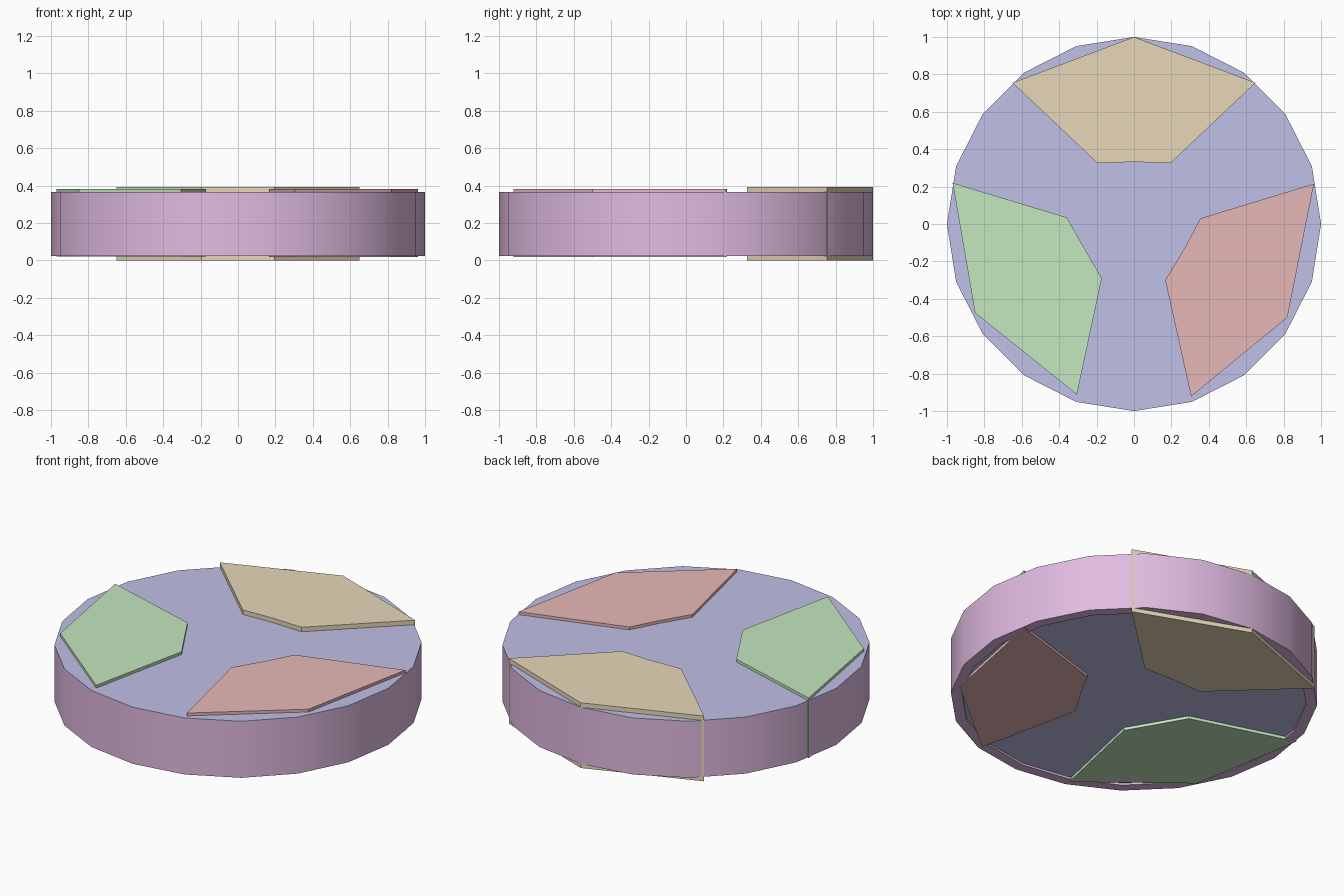
import bpy, bmesh, math

if "Cube" in bpy.data.objects:
    bpy.data.objects.remove(bpy.data.objects["Cube"])

SIDES = 20


def finish(name, bm, color, smooth=False):
    bmesh.ops.recalc_face_normals(bm, faces=bm.faces)
    mesh = bpy.data.meshes.new(name)
    bm.to_mesh(mesh)
    bm.free()
    obj = bpy.data.objects.new(name, mesh)
    bpy.context.collection.objects.link(obj)
    mat = bpy.data.materials.new(name + "_color")
    mat.diffuse_color = (*color, 1)
    mat.use_nodes = True
    mat.node_tree.nodes["Principled BSDF"].inputs["Base Color"].default_value = mat.diffuse_color
    mesh.materials.append(mat)
    if smooth:
        bpy.ops.object.select_all(action='DESELECT')
        obj.select_set(True)
        bpy.context.view_layer.objects.active = obj
        bpy.ops.object.shade_smooth_by_angle(angle=math.radians(30))
    return obj


def lathe(name, profile, color, closed):
    """Stack of 20-sided rings; closed joins last to first, else caps both ends."""
    bm = bmesh.new()
    rings = []
    for r, z in profile:
        rings.append([bm.verts.new((r * math.cos(i * math.tau / SIDES),
                                    r * math.sin(i * math.tau / SIDES), z))
                      for i in range(SIDES)])
    pairs = list(zip(rings, rings[1:]))
    if closed:
        pairs.append((rings[-1], rings[0]))
    else:
        bm.faces.new(rings[0])
        bm.faces.new(rings[-1])
    for a, b in pairs:
        for i in range(SIDES):
            j = (i + 1) % SIDES
            bm.faces.new((a[i], a[j], b[j], b[i]))
    return finish(name, bm, color, smooth=True)


def prism(name, outline, z0, z1, color):
    """Extruded flat outline."""
    bm = bmesh.new()
    face = bm.faces.new([bm.verts.new((x, y, z0)) for x, y in outline])
    bm.faces.ensure_lookup_table()
    ext = bmesh.ops.extrude_face_region(bm, geom=[face], use_keep_orig=True)
    verts = [v for v in ext["geom"] if isinstance(v, bmesh.types.BMVert)]
    bmesh.ops.translate(bm, verts=verts, vec=(0, 0, z1 - z0))
    return finish(name, bm, color)


# outer wall, with a narrow lip underneath
lathe("outer_rim", [(1, 0.025), (1, 0.361), (0.94, 0.361), (0.94, 0.025)],
      (0.75, 0.5, 0.75), closed=True)

# filled core: full-width top, slightly recessed underside
lathe("disc_core", [(0.94, 0.037), (0.94, 0.361), (1, 0.361), (1, 0.365)],
      (0.53, 0.53, 0.8), closed=False)

# three panels running through the disc and showing on both faces
prism("back_panel", [(0, 1), (-0.65, 0.755), (-0.195, 0.325), (0, 0.332),
                     (0.195, 0.325), (0.65, 0.755)],
      0.0, 0.392, (0.8, 0.68, 0.48))
prism("left_panel", [(-0.97, 0.22), (-0.85, -0.475), (-0.305, -0.912),
                     (-0.172, -0.29), (-0.265, -0.13), (-0.36, 0.035)],
      0.02, 0.382, (0.55, 0.8, 0.52))
prism("right_panel", [(0.962, 0.215), (0.355, 0.03), (0.27, -0.13),
                      (0.167, -0.30), (0.305, -0.922), (0.82, -0.50)],
      0.018, 0.382, (0.8, 0.48, 0.47))
